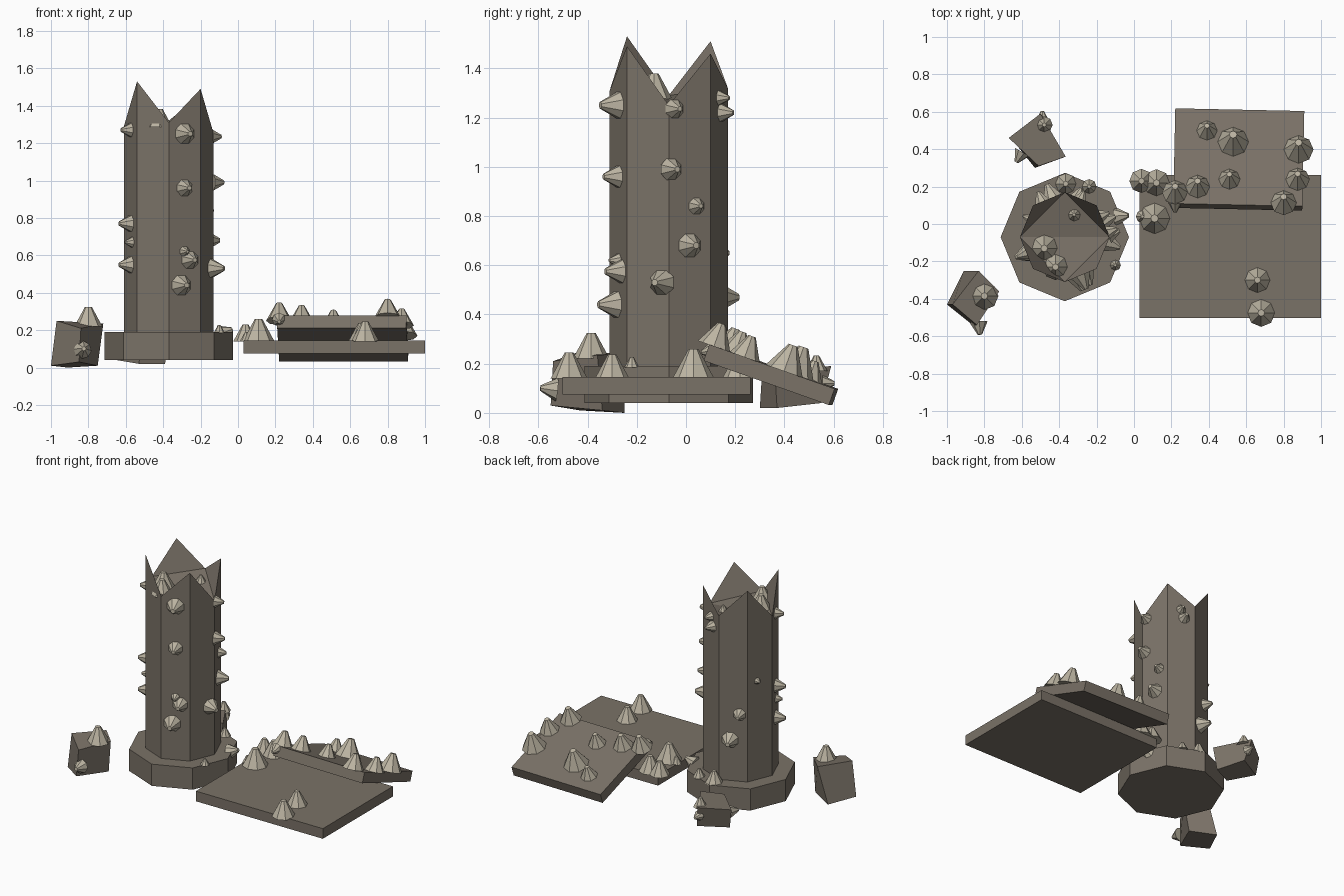
import bpy, bmesh, math
from mathutils import Vector, Matrix


def material(name, rgb):
    m = bpy.data.materials.new(name)
    m.diffuse_color = (*rgb, 1)
    return m


STONE = material("weathered_stone", (0.195, 0.168, 0.136))
SHELL = material("pale_shell", (0.50, 0.455, 0.36))


def finish(name, bm, mat):
    bmesh.ops.recalc_face_normals(bm, faces=bm.faces[:])
    me = bpy.data.meshes.new(name)
    bm.to_mesh(me)
    bm.free()
    me.materials.append(mat)
    ob = bpy.data.objects.new(name, me)
    bpy.context.collection.objects.link(ob)
    return ob


def box(name, loc, size, rot=Matrix()):
    bm = bmesh.new()
    bmesh.ops.create_cube(bm, size=1, matrix=Matrix.Translation(loc) @ rot @ Matrix.Diagonal((*size, 1)))
    return finish(name, bm, STONE)


def rock(name, bottom, top):
    # skewed block from two four-cornered rings
    bm = bmesh.new()
    b = [bm.verts.new(p) for p in bottom]
    t = [bm.verts.new(p) for p in top]
    bm.faces.new(b)
    bm.faces.new(t)
    for i in range(4):
        j = (i + 1) % 4
        bm.faces.new((b[i], b[j], t[j], t[i]))
    return finish(name, bm, STONE)


def barnacle(name, base, normal, r):
    # eight-sided blunt cone standing on a surface point
    h = 1.4 * r
    n = Vector(normal).normalized()
    rot = Vector((0, 0, 1)).rotation_difference(n).to_matrix().to_4x4()
    bm = bmesh.new()
    bmesh.ops.create_cone(bm, cap_ends=True, segments=8, radius1=r, radius2=r * 0.24, depth=h,
                          matrix=Matrix.Translation(Vector(base) + n * (h / 2 - 0.005)) @ rot)
    return finish(name, bm, SHELL)


CX, CY = -0.37, -0.07

# octagonal plinth
bm = bmesh.new()
bmesh.ops.create_cone(bm, cap_ends=True, segments=8, radius1=0.343, radius2=0.343, depth=0.15,
                      matrix=Matrix.Translation((CX, CY, 0.115)) @ Matrix.Rotation(math.pi / 2, 4, 'Z'))
finish("plinth", bm, STONE)

# broken column: peaks on the diagonals, notches between them
heights = [1.25, 1.46, 1.32, 1.51, 1.29, 1.53, 1.31, 1.49]
bm = bmesh.new()
low, high = [], []
for i, z in enumerate(heights):
    a = i * math.pi / 4
    x, y = CX + 0.24 * math.cos(a), CY + 0.24 * math.sin(a)
    low.append(bm.verts.new((x, y, 0.15)))
    high.append(bm.verts.new((x, y, z)))
bm.faces.new(low)
for i in range(8):
    j = (i + 1) % 8
    bm.faces.new((low[i], low[j], high[j], high[i]))
    if i % 2:
        bm.faces.new((high[i - 1], high[i], high[j]))
bm.faces.new((high[0], high[2], high[4]))
bm.faces.new((high[0], high[4], high[6]))
finish("broken_column", bm, STONE)

# fallen slabs, one level and one leaning
box("flat_slab", (0.515, -0.12, 0.11), (0.97, 0.765, 0.07))
tilt = Matrix.Rotation(math.radians(-1.2), 4, 'Z') @ Matrix.Rotation(math.radians(-19.5), 4, 'X')
box("leaning_slab", (0.56, 0.345, 0.155), (0.69, 0.54, 0.07), tilt)

# loose rubble
rock("front_rubble",
     [(-1.0, -0.43, 0.01), (-0.85, -0.55, 0.03), (-0.75, -0.34, 0.01), (-0.91, -0.25, 0.0)],
     [(-0.97, -0.43, 0.25), (-0.84, -0.54, 0.21), (-0.72, -0.36, 0.235), (-0.83, -0.25, 0.24)])
rock("back_rubble",
     [(-0.65, 0.45, 0.04), (-0.53, 0.30, 0.02), (-0.39, 0.37, 0.02), (-0.47, 0.55, 0.04)],
     [(-0.67, 0.46, 0.17), (-0.51, 0.31, 0.18), (-0.365, 0.36, 0.18), (-0.50, 0.59, 0.19)])

# barnacles on column sides: face angle, sideways shift, height, radius
on_column = [
    (-67.5, 0.0, 1.25, 0.06), (-67.5, 0.0, 0.96, 0.05), (-67.5, 0.0, 0.62, 0.032),
    (-67.5, 0.03, 0.575, 0.053), (-67.5, -0.02, 0.44, 0.06),
    (202.5, 0.0, 1.27, 0.042), (202.5, 0.0, 0.77, 0.05), (202.5, 0.02, 0.67, 0.032), (202.5, 0.0, 0.55, 0.05),
    (22.5, -0.065, 1.235, 0.042), (22.5, -0.08, 0.99, 0.048), (22.5, 0.03, 0.84, 0.038),
    (22.5, 0.0, 0.68, 0.054), (-22.5, 0.06, 0.53, 0.056),
    (67.5, 0.0, 1.28, 0.035), (67.5, 0.02, 1.22, 0.042), (112.5, 0.04, 0.65, 0.045),
    (112.5, -0.02, 0.47, 0.058), (157.5, -0.02, 0.87, 0.025)]
for deg, s, z, r in on_column:
    a = math.radians(deg)
    n = Vector((math.cos(a), math.sin(a), 0))
    p = Vector((CX, CY, z)) + n * 0.222 + Vector((-n.y, n.x, 0)) * s
    barnacle("column_barnacle", p, n, r)

# barnacles pointing upward on level surfaces
upright = [
    (-0.48, -0.13, 1.28, 0.075), (-0.42, -0.23, 1.29, 0.07), (-0.32, 0.05, 1.29, 0.035),
    (-0.365, 0.215, 0.19, 0.058), (-0.24, 0.2, 0.19, 0.04), (-0.10, -0.22, 0.19, 0.03),
    (0.66, -0.30, 0.145, 0.07), (0.68, -0.475, 0.145, 0.075), (0.11, 0.03, 0.145, 0.085),
    (0.045, 0.04, 0.145, 0.035), (0.04, 0.23, 0.145, 0.065), (0.12, 0.22, 0.145, 0.073),
    (-0.80, -0.385, 0.225, 0.075), (-0.48, 0.53, 0.175, 0.045)]
for x, y, z, r in upright:
    barnacle("upright_barnacle", (x, y, z), (0, 0, 1), r)

# barnacles on the leaning slab
n = Vector((0, 0.334, 0.943))
for x, y, r in [(0.22, 0.17, 0.07), (0.34, 0.20, 0.068), (0.51, 0.24, 0.06), (0.39, 0.50, 0.058),
                (0.53, 0.44, 0.085), (0.88, 0.40, 0.08), (0.875, 0.24, 0.065), (0.80, 0.115, 0.07)]:
    barnacle("slab_barnacle", (x, y, 0.28 - 0.354 * (y - 0.1)), n, r)

# barnacles on edges and rubble sides
barnacle("slab_edge_barnacle", (0.22, 0.11, 0.255), (0, -1, -0.2), 0.038)
barnacle("plinth_edge_barnacle", (-0.09, 0.04, 0.18), (1, 0.1, 0.4), 0.05)
barnacle("front_rubble_barnacle", (-0.83, -0.53, 0.095), (0.1, -1, 0.1), 0.048)
barnacle("back_rubble_barnacle", (-0.60, 0.38, 0.11), (-0.5, -0.85, 0), 0.045)
barnacle("back_rubble_tip_barnacle", (-0.49, 0.56, 0.12), (0, 1, 0), 0.035)
